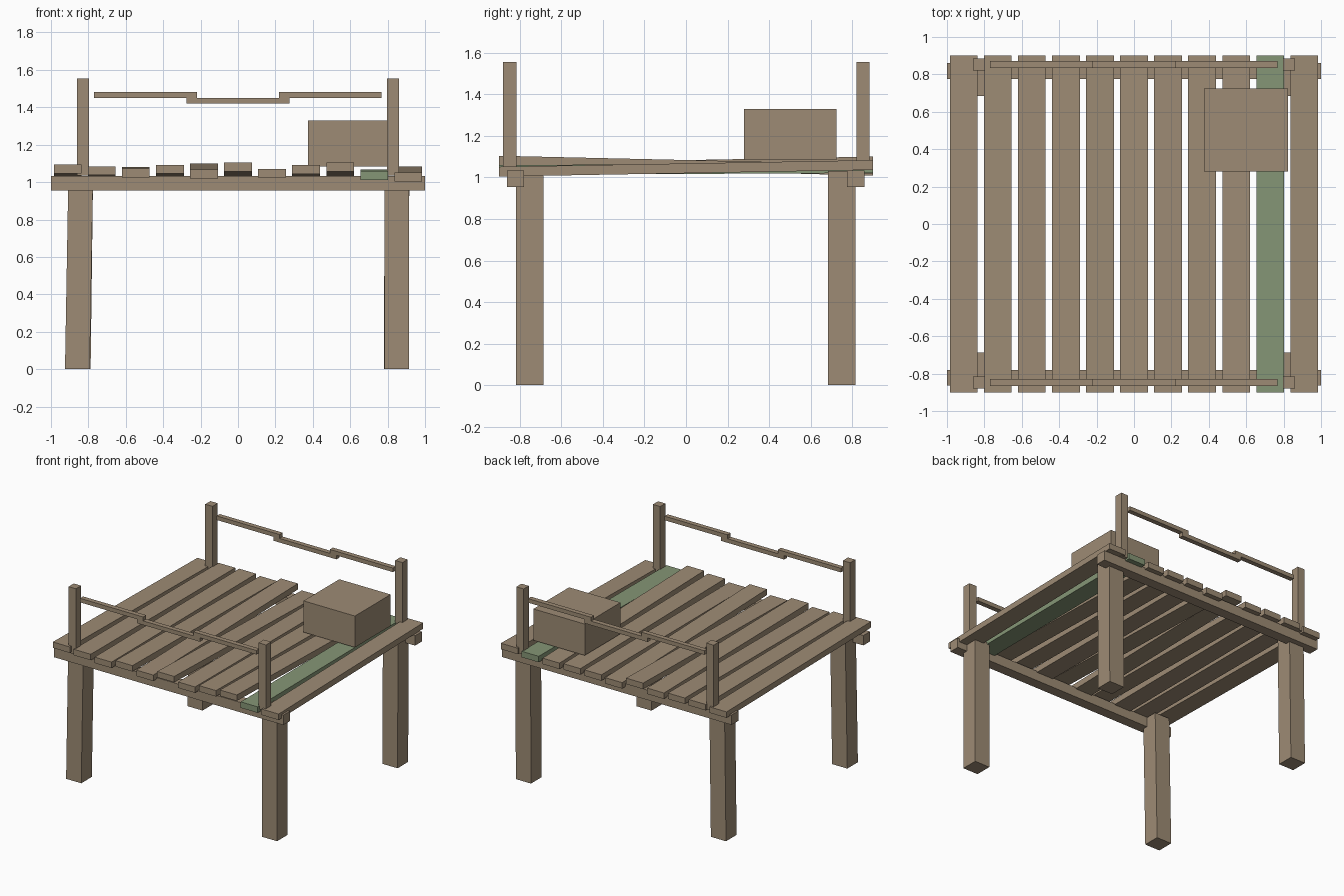
import bpy

if "Cube" in bpy.data.objects:
    bpy.data.objects.remove(bpy.data.objects["Cube"])


def material(name, rgb):
    m = bpy.data.materials.new(name)
    m.diffuse_color = (*rgb, 1.0)
    m.use_nodes = True
    m.node_tree.nodes["Principled BSDF"].inputs["Base Color"].default_value = m.diffuse_color
    return m


wood = material("weathered brown wood", (0.34, 0.26, 0.177))
moss = material("mossy green wood", (0.235, 0.305, 0.18))


def box(name, x, y, z, mat=wood, tilt=0.0, lean=0.0):
    """Box from (min, max) ranges; tilt raises the back end, lean moves the foot in x."""
    verts = []
    for k in (0, 1):
        for j in (0, 1):
            for i in (0, 1):
                verts.append((x[i] + (lean if k == 0 else 0), y[j],
                              z[k] + (tilt if j else -tilt)))
    faces = [(0, 2, 3, 1), (4, 5, 7, 6), (0, 1, 5, 4),
             (2, 6, 7, 3), (0, 4, 6, 2), (1, 3, 7, 5)]
    me = bpy.data.meshes.new(name)
    me.from_pydata(verts, [], faces)
    me.materials.append(mat)
    ob = bpy.data.objects.new(name, me)
    bpy.context.collection.objects.link(ob)
    return ob


def around(c, half):
    return (c - half, c + half)


# legs, slightly leaning
for name, cx, cy, lean in (("front_left_leg", -0.841, -0.753, -0.018),
                           ("back_left_leg", -0.841, 0.75, -0.013),
                           ("front_right_leg", 0.848, -0.753, 0.0),
                           ("back_right_leg", 0.85, 0.75, -0.004)):
    box(name, around(cx, 0.066), around(cy, 0.066), (0.0, 1.03), lean=lean)

# cross beams under the deck
box("front_beam", (-1, 1), (-0.863, -0.78), (0.955, 1.033))
box("back_beam", (-1, 1), (0.776, 0.86), (0.955, 1.033))

# uneven deck planks: height of front end centre, back end centre
ends = [(1.070, 1.045), (1.061, 1.055), (1.048, 1.057), (1.069, 1.048),
        (1.043, 1.077), (1.081, 1.032), (1.047, 1.045), (1.067, 1.045),
        (1.081, 1.040), (1.036, 1.045), (1.028, 1.060)]
for i, (f, b) in enumerate(ends):
    mid = (f + b) / 2
    box(f"deck_plank_{i + 1}", around((i - 5) * 0.182, 0.074), (-0.9, 0.9),
        around(mid, 0.0235), moss if i == 9 else wood, tilt=(b - f) / 2)

# railing posts and three-piece sagging rails
for side, y in (("front", -0.848), ("back", 0.852)):
    for hand, x in (("left", -0.828), ("right", 0.828)):
        box(f"{side}_{hand}_post", around(x, 0.032), around(y, 0.032), (1.035, 1.555))
    for k, (cx, z) in enumerate(((-0.495, 1.466), (0.0, 1.435), (0.493, 1.466))):
        box(f"{side}_rail_{k + 1}", around(cx, 0.275), around(y, 0.019), around(z, 0.016))

# crate on the deck
box("crate", (0.375, 0.823), (0.28, 0.725), (1.083, 1.33))
